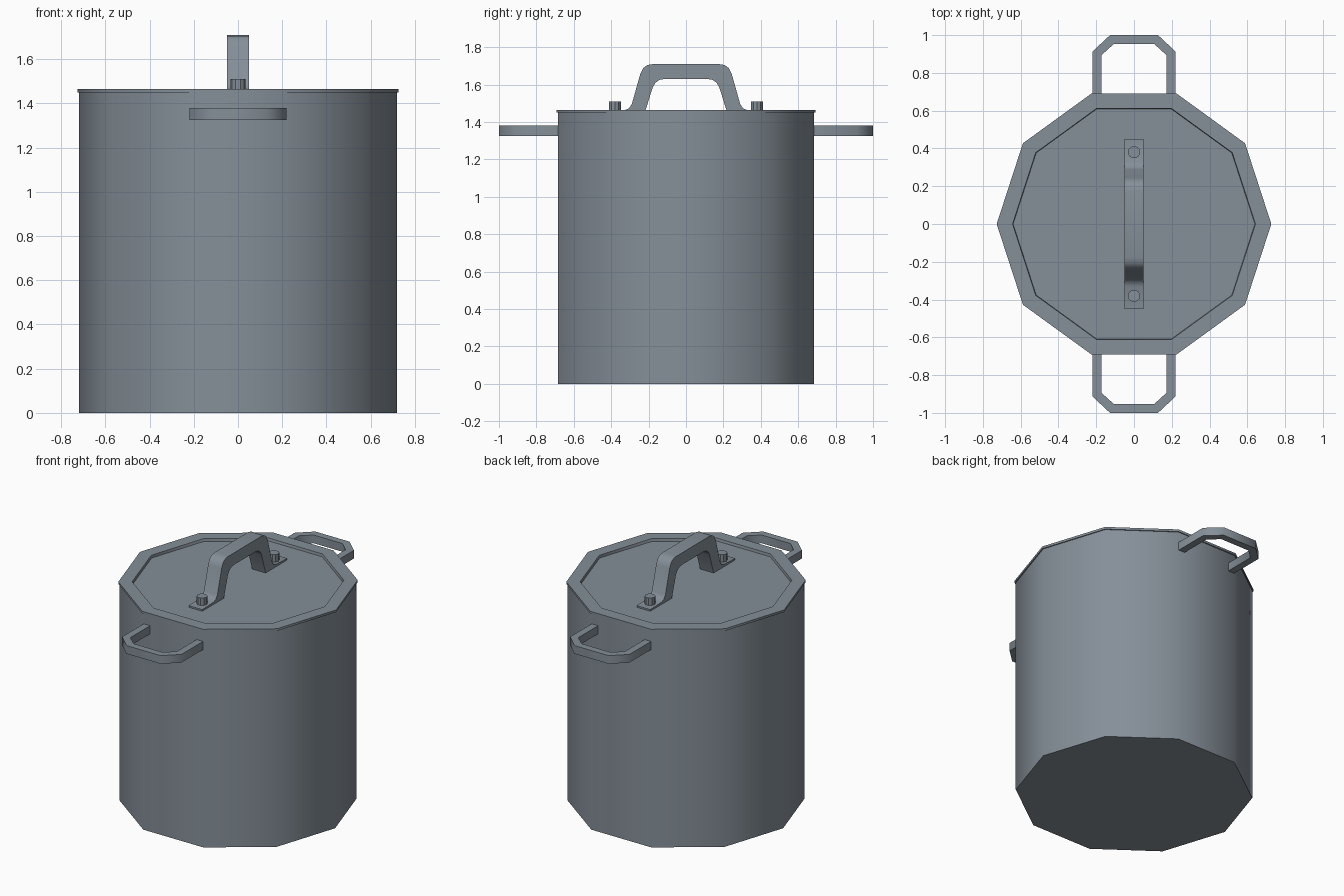
import bpy, bmesh, math

if "Cube" in bpy.data.objects:
    bpy.data.objects.remove(bpy.data.objects["Cube"])

steel = bpy.data.materials.new("brushed_steel_grey")
steel.diffuse_color = (0.235, 0.275, 0.315, 1)
steel.use_nodes = True
steel.node_tree.nodes["Principled BSDF"].inputs["Base Color"].default_value = steel.diffuse_color


def finish(name, bm, angle):
    """Turn a bmesh into a named object, smooth below the given angle."""
    bmesh.ops.recalc_face_normals(bm, faces=bm.faces)
    me = bpy.data.meshes.new(name)
    bm.to_mesh(me)
    bm.free()
    me.materials.append(steel)
    ob = bpy.data.objects.new(name, me)
    bpy.context.collection.objects.link(ob)
    bpy.ops.object.select_all(action='DESELECT')
    bpy.context.view_layer.objects.active = ob
    ob.select_set(True)
    bpy.ops.object.shade_smooth_by_angle(angle=math.radians(angle))
    return ob


def lathe(name, profile, sides, angle, center_y=0.0):
    """Stack rings of (radius, z), closing both ends with flat caps."""
    bm = bmesh.new()
    rings = [[bm.verts.new((r * math.cos(math.tau * i / sides),
                            center_y + r * math.sin(math.tau * i / sides), z))
              for i in range(sides)] for r, z in profile]
    for a, b in zip(rings, rings[1:]):
        for i in range(sides):
            j = (i + 1) % sides
            bm.faces.new((a[i], a[j], b[j], b[i]))
    bm.faces.new(rings[0][::-1])
    bm.faces.new(rings[-1])
    return finish(name, bm, angle)


def strip(name, outer, inner, place, lo, hi, angle):
    """Extrude the band between two matching half paths, mirrored across 0."""
    def full(half):
        return half + [(-u, v) for u, v in reversed(half)]
    bm = bmesh.new()
    rows = []
    for o, i in zip(full(outer), full(inner)):
        rows.append([bm.verts.new(place(*p, w)) for p, w in
                     ((o, lo), (o, hi), (i, hi), (i, lo))])
    for a, b in zip(rows, rows[1:]):
        for k in range(4):
            m = (k + 1) % 4
            bm.faces.new((a[k], a[m], b[m], b[k]))
    bm.faces.new(rows[0])
    bm.faces.new(rows[-1])
    return finish(name, bm, angle)


# Ten-sided hollow pot
lathe("pot_body", [(0.72, 0), (0.72, 1.452), (0.69, 1.452), (0.69, 0.03)], 10, 40)

# Lid with a raised rim and shallow recess
lathe("lid", [(0.645, 1.434), (0.645, 1.45), (0.727, 1.45), (0.727, 1.465),
              (0.643, 1.465), (0.64, 1.447)], 10, 40)

# Arched lid handle with flat feet
outer = [(0.45, 1.458), (0.33, 1.462), (0.305, 1.473), (0.29, 1.495),
         (0.245, 1.655), (0.23, 1.687), (0.207, 1.704), (0.175, 1.71)]
inner = [(0.45, 1.444), (0.31, 1.444), (0.26, 1.444), (0.222, 1.444),
         (0.178, 1.585), (0.163, 1.61), (0.142, 1.625), (0.115, 1.63)]
strip("lid_handle", outer, inner, lambda u, v, w: (w, u, v), -0.05, 0.05, 40)

# Bolts and side handles, front and back
for side, s in (("front", -1), ("back", 1)):
    lathe(side + "_bolt", [(0.033, 1.445), (0.033, 1.51)], 10, 30, s * 0.38)
    strip(side + "_side_handle",
          [(0.22, 0.68), (0.22, 0.913), (0.127, 1.0)],
          [(0.173, 0.68), (0.173, 0.893), (0.107, 0.953)],
          lambda u, v, w: (u, s * v, w), 1.325, 1.38, 50)
